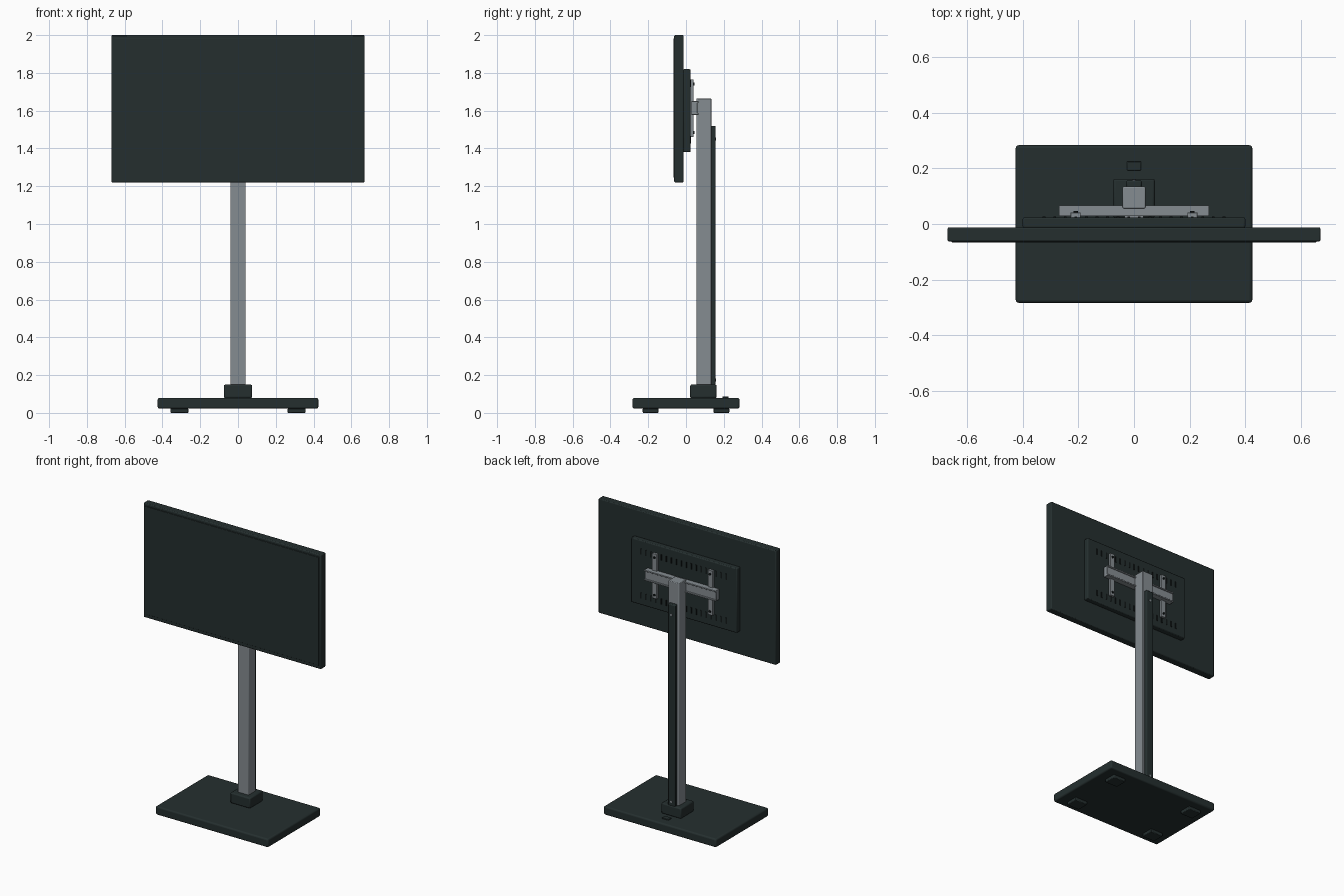
import bpy

cube = bpy.data.objects.get("Cube")
if cube:
    bpy.data.objects.remove(cube, do_unlink=True)


def material(name, rgb):
    m = bpy.data.materials.new(name)
    m.use_nodes = True
    m.diffuse_color = (*rgb, 1)
    bsdf = next(n for n in m.node_tree.nodes if n.type == "BSDF_PRINCIPLED")
    bsdf.inputs["Base Color"].default_value = (*rgb, 1)
    bsdf.inputs["Roughness"].default_value = 0.6
    return m


DARK = material("charcoal", (0.018, 0.028, 0.028))
GREY = material("steel grey", (0.235, 0.265, 0.285))
BLACK = material("black", (0.006, 0.009, 0.009))


def finish(obj, name, mat, bevel=0.0, segments=2):
    obj.name = name
    obj.data.materials.append(mat)
    if bevel:
        mod = obj.modifiers.new("Bevel", "BEVEL")
        mod.width = bevel
        mod.segments = segments
    bpy.ops.object.shade_smooth_by_angle()
    return obj


def box(name, x, y, z, mat, bevel=0.0, segments=2):
    """Box from (min, max) ranges on each axis."""
    spans = (x, y, z)
    bpy.ops.mesh.primitive_cube_add(size=1, location=[(a + b) / 2 for a, b in spans])
    obj = bpy.context.object
    obj.scale = [b - a for a, b in spans]
    bpy.ops.object.transform_apply(location=False, rotation=False, scale=True)
    return finish(obj, name, mat, bevel, segments)


def screw(name, x, y, z, radius, depth, mat):
    """Short cylinder facing the back."""
    bpy.ops.mesh.primitive_cylinder_add(vertices=16, radius=radius, depth=depth,
                                        location=(x, y, z), rotation=(1.5708, 0, 0))
    return finish(bpy.context.object, name, mat)


# Base plate, feet and collar
box("base_plate", (-0.425, 0.425), (-0.283, 0.283), (0.022, 0.08), DARK, 0.01, 3)
for side, sx in (("left", 1), ("right", -1)):
    for end, sy in (("front", -1), ("back", 1)):
        cx, cy = sx * 0.31, sy * 0.187
        box(f"foot_{end}_{side}", (cx - 0.047, cx + 0.047), (cy - 0.042, cy + 0.042),
            (0, 0.024), DARK, 0.004)
box("post_collar", (-0.075, 0.075), (0.022, 0.162), (0.078, 0.15), DARK, 0.008)

# Cable clip on the base
box("cable_clip", (-0.025, 0.025), (0.192, 0.225), (0.078, 0.087), DARK, 0.003)

# Post and cable cover
box("post", (-0.041, 0.041), (0.056, 0.134), (0.14, 1.665), GREY, 0.004)
box("cable_cover", (-0.028, 0.028), (0.13, 0.157), (0.14, 1.52), DARK, 0.006)
for z in (0.175, 1.45):
    screw("cover_screw", 0, 0.157, z, 0.008, 0.006, GREY)

# Screen
box("screen_housing", (-0.67, 0.67), (-0.063, -0.012), (1.22, 2.0), DARK, 0.006)
box("screen_panel", (-0.655, 0.655), (-0.067, -0.06), (1.245, 1.982), DARK, 0.002)
box("rear_housing", (-0.4, 0.4), (-0.015, 0.024), (1.38, 1.82), DARK, 0.006)

# Ventilation ribs
for row, (low, high) in (("upper", (1.725, 1.765)), ("lower", (1.425, 1.465))):
    for i in range(18):
        x = -0.323 + i * 0.038
        box(f"vent_{row}", (x - 0.005, x + 0.005), (0.02, 0.027), (low, high), BLACK)

# Wall mount: vertical brackets, channel rail and connector
for side, sx in (("left", 1), ("right", -1)):
    cx = sx * 0.21
    box(f"bracket_{side}", (cx - 0.018, cx + 0.018), (0.023, 0.041), (1.46, 1.765),
        GREY, 0.002)
    for z in (1.485, 1.74):
        screw(f"bracket_screw_{side}", cx, 0.042, z, 0.008, 0.008, BLACK)
box("mount_rail", (-0.27, 0.27), (0.028, 0.06), (1.578, 1.65), GREY, 0.002)
for edge, low in (("lower", 1.578), ("upper", 1.64)):
    box(f"rail_lip_{edge}", (-0.27, 0.27), (0.055, 0.067), (low, low + 0.01), GREY, 0.002)
box("mount_connector", (-0.035, 0.035), (0.022, 0.06), (1.585, 1.643), GREY, 0.002)
